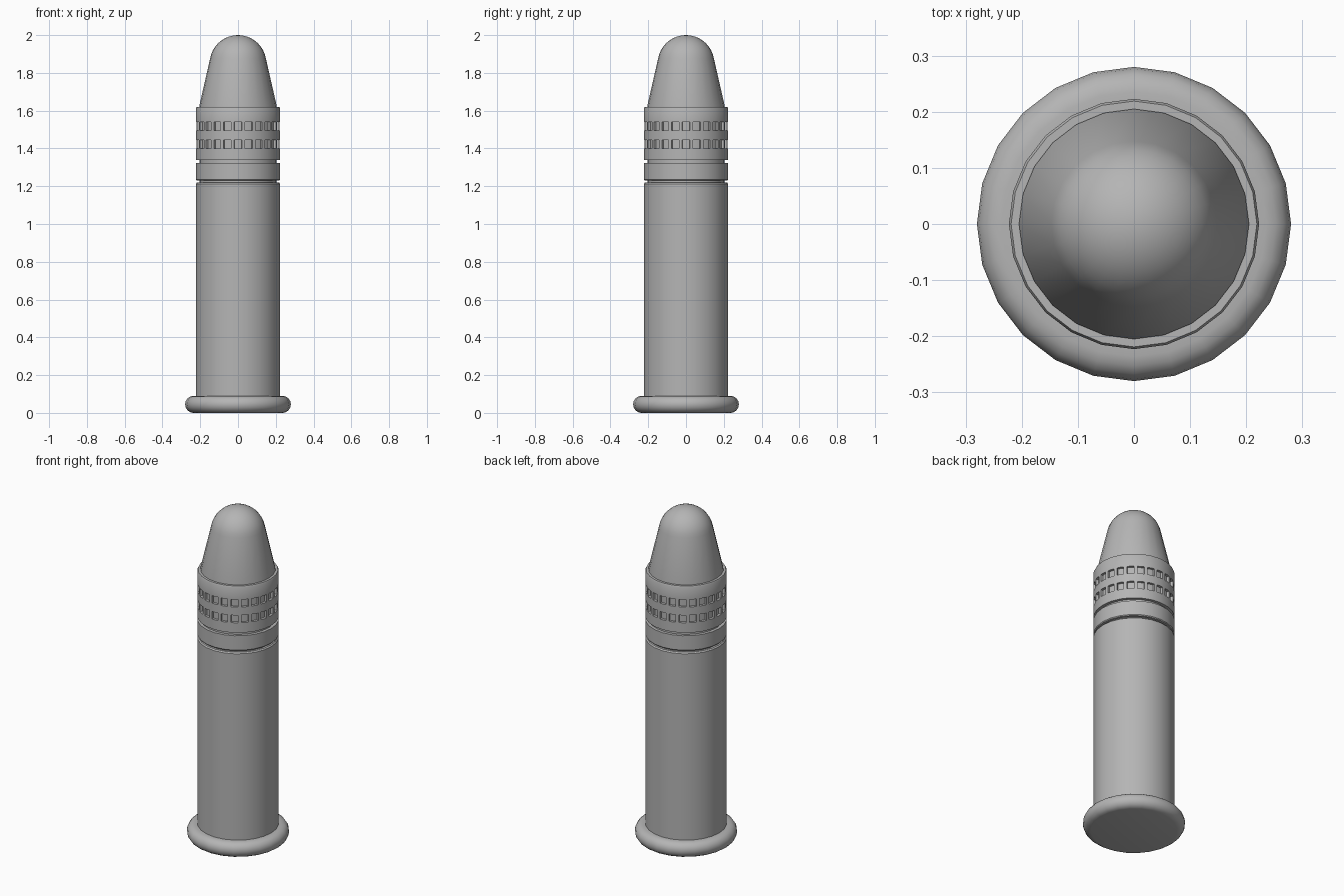
import bpy
import math
from mathutils import Matrix

if "Cube" in bpy.data.objects:
    bpy.data.objects.remove(bpy.data.objects["Cube"], do_unlink=True)
import bmesh

SIDES = 24
CASE_R = 0.223
GROOVE_R = 0.205
KNURL_R = 0.208
KNURLS = [(1.40, 1.445), (1.495, 1.54)]

metal = bpy.data.materials.new("grey metal")
metal.use_nodes = True
grey = (0.46, 0.46, 0.46, 1)
metal.diffuse_color = grey
metal.node_tree.nodes["Principled BSDF"].inputs["Base Color"].default_value = grey


def finish(name, bm, angle):
    bmesh.ops.recalc_face_normals(bm, faces=bm.faces)
    mesh = bpy.data.meshes.new(name)
    bm.to_mesh(mesh)
    bm.free()
    mesh.materials.append(metal)
    obj = bpy.data.objects.new(name, mesh)
    bpy.context.collection.objects.link(obj)
    bpy.ops.object.select_all(action='DESELECT')
    obj.select_set(True)
    bpy.context.view_layer.objects.active = obj
    bpy.ops.object.shade_smooth_by_angle(angle=math.radians(angle))
    return obj


def lathe(name, profile, angle=35):
    """Revolve (radius, height) points about the z axis."""
    bm = bmesh.new()
    verts = [bm.verts.new((r, 0, z)) for r, z in profile]
    edges = [bm.edges.new(pair) for pair in zip(verts, verts[1:])]
    bmesh.ops.spin(bm, geom=verts + edges, cent=(0, 0, 0), axis=(0, 0, 1),
                   angle=math.tau, steps=SIDES, use_merge=True)
    bmesh.ops.remove_doubles(bm, verts=bm.verts, dist=0.0001)
    return finish(name, bm, angle)


# Rounded rim with a flat base
rim = [(0, 0)]
for i in range(9):
    a = math.pi * (i / 8 - 0.5)
    rim.append((0.236 + 0.044 * math.cos(a), 0.045 + 0.045 * math.sin(a)))
rim.append((0.21, 0.09))
lathe("rim", rim, 40)

# Case wall up to the lower crimp
lathe("case_body", [(CASE_R, 0.085), (CASE_R, 1.213), (CASE_R - 0.006, 1.22),
                    (GROOVE_R, 1.22), (GROOVE_R, 1.235)])

# Plain band between the crimps
lathe("crimp_band", [(GROOVE_R, 1.23), (CASE_R - 0.004, 1.23), (CASE_R, 1.235),
                     (CASE_R, 1.322), (GROOVE_R, 1.322), (GROOVE_R, 1.345)])

# Collar with two recessed knurl tracks
collar = [(GROOVE_R, 1.34), (CASE_R, 1.34)]
for low, high in KNURLS:
    collar += [(CASE_R, low), (KNURL_R, low), (KNURL_R, high), (CASE_R, high)]
collar += [(CASE_R, 1.612), (CASE_R - 0.004, 1.62), (0.195, 1.62)]
lathe("collar", collar)

# Narrow teeth crossing the knurl tracks
bm = bmesh.new()
outer = CASE_R * math.cos(math.pi / SIDES)
depth = 0.022
for low, high in KNURLS:
    for i in range(SIDES):
        turn = Matrix.Rotation((i + 0.5) * math.tau / SIDES, 4, 'Z')
        place = Matrix.Translation((outer - depth / 2, 0, (low + high) / 2))
        size = Matrix.Diagonal((depth, 0.018, high - low, 1))
        bmesh.ops.create_cube(bm, size=1, matrix=turn @ place @ size)
finish("knurl_teeth", bm, 30)

# Tapered nose with a domed tip
DOME_R = 0.15
nose = [(0.205, 1.615), (0.205, 1.625)]
for i in range(10):
    a = math.radians(10 + 80 * i / 9)
    nose.append((DOME_R * math.cos(a), 2 - DOME_R + DOME_R * math.sin(a)))
lathe("nose", nose)
